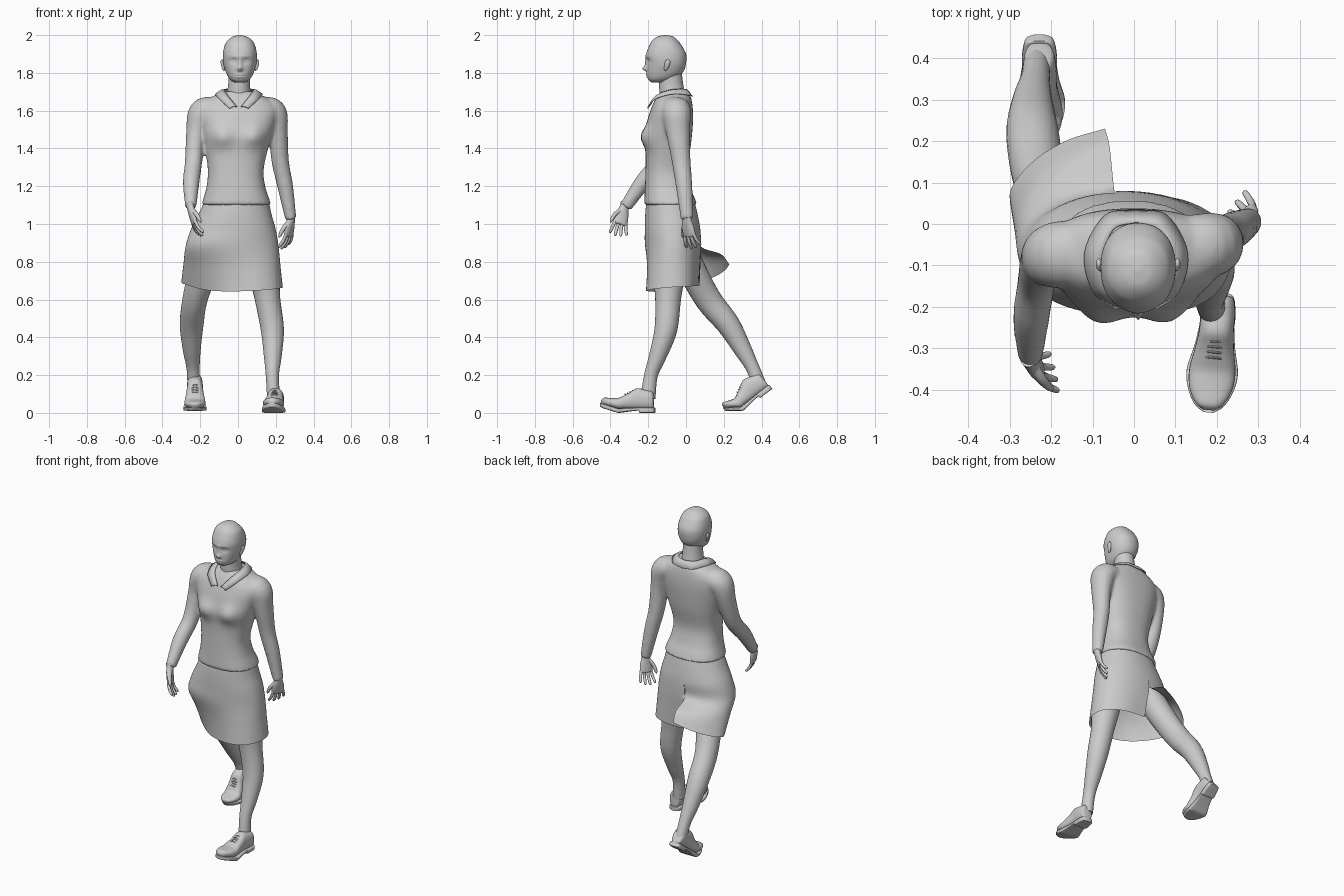
import bpy, bmesh, math
from mathutils import Vector, Matrix


def spline(pts, n):
    """Catmull-Rom through points of any dimension."""
    P = [Vector(p) for p in pts]
    P = [P[0] * 2 - P[1]] + P + [P[-1] * 2 - P[-2]]
    out = []
    for i in range(1, len(P) - 2):
        a, b, c, d = P[i - 1:i + 3]
        for k in range(n):
            t = k / n
            out.append(0.5 * (b * 2 + (c - a) * t + (a * 2 - b * 5 + c * 4 - d) * t**2
                              + (b * 3 - a - c * 3 + d) * t**3))
    return out + [P[-2]]


def sup(a, p):
    """Unit superellipse point."""
    c, s = math.cos(a), math.sin(a)
    return (math.copysign(abs(c)**(2 / p), c), math.copysign(abs(s)**(2 / p), s))


def build(name, groups, wrap=True, cap=True, sharp=40):
    """Skin groups of rings into one smooth object."""
    bm = bmesh.new()
    for rings in groups:
        V = [[bm.verts.new(p) for p in r] for r in rings]
        n = len(V[0])
        for r, s in zip(V, V[1:]):
            for i in range(n if wrap else n - 1):
                j = (i + 1) % n
                bm.faces.new((r[i], r[j], s[j], s[i]))
        if cap:
            bm.faces.new(V[0])
            bm.faces.new(V[-1])
    if not wrap:
        bmesh.ops.remove_doubles(bm, verts=bm.verts, dist=1e-5)
    bmesh.ops.recalc_face_normals(bm, faces=bm.faces)
    me = bpy.data.meshes.new(name)
    bm.to_mesh(me)
    bm.free()
    me.polygons.foreach_set("use_smooth", [True] * len(me.polygons))
    me.set_sharp_from_angle(angle=math.radians(sharp))
    ob = bpy.data.objects.new(name, me)
    bpy.context.collection.objects.link(ob)
    return ob


def limb(pts, side=(1, 0, 0), seg=20, n=5):
    """Rings square to a path of (x, y, z, radius along side, other radius)."""
    S = spline(pts, n)
    C = [Vector(s[:3]) for s in S]
    rings = []
    for i, s in enumerate(S):
        t = (C[min(i + 1, len(C) - 1)] - C[max(i - 1, 0)]).normalized()
        u = Vector(side)
        u = (u - t * u.dot(t)).normalized()
        v = t.cross(u)
        rings.append([C[i] + u * s[3] * math.cos(a) + v * s[4] * math.sin(a)
                      for a in (math.tau * k / seg for k in range(seg))])
    return rings


def stack(secs, p=2.2, seg=48, n=6):
    """Level rings from (z, x0, x1, y0, y1) sections."""
    rings = []
    for z, x0, x1, y0, y1 in spline(secs, n):
        q = [sup(math.tau * k / seg, p) for k in range(seg)]
        rings.append([Vector(((x0 + x1) / 2 + (x1 - x0) / 2 * c,
                              (y0 + y1) / 2 + (y1 - y0) / 2 * s, z)) for c, s in q])
    return rings


def bump(rings, bumps, ymid):
    """Push the front in y with soft bumps (x, z, width, height, dy)."""
    for r in rings:
        for v in r:
            if v.y < ymid:
                v.y += sum(d * math.exp(-((v.x - x) / w)**2 - ((v.z - z) / h)**2)
                           for x, z, w, h, d in bumps)
    return rings


# Head with sculpted face
head = stack([(2.0, .005, .015, -.115, -.105), (1.993, -.025, .045, -.15, -.07),
              (1.975, -.052, .072, -.175, -.048), (1.95, -.069, .089, -.192, -.026),
              (1.9, -.08, .1, -.21, .0), (1.85, -.078, .098, -.206, .0),
              (1.81, -.066, .086, -.207, -.012), (1.78, -.053, .073, -.204, -.04),
              (1.76, -.036, .056, -.196, -.07), (1.748, -.012, .032, -.178, -.1)], seg=72, n=8)
face = [(.01, 1.822, .014, .013, -.022), (.01, 1.85, .01, .025, -.011),
        (.01, 1.791, .024, .006, -.006), (.01, 1.777, .02, .005, -.006),
        (.01, 1.886, .05, .01, -.004)]
for s in (-1, 1):
    face += [(.01 + s * .034, 1.863, .017, .012, .012),
             (.01 + s * .034, 1.862, .011, .006, -.008)]
build("head", [bump(head, face, -.13)], sharp=80)
build("neck", [limb([(.005, -.06, 1.6, .08, .07), (.005, -.075, 1.7, .062, .066),
                     (.007, -.08, 1.76, .057, .062), (.01, -.085, 1.83, .06, .06)], seg=32)])
for s in (-1, 1):
    x = .01 + s * .082
    build("ear", [limb([(x, -.112, 1.813, .003, .004), (x + s * .003, -.108, 1.82, .007, .009),
                        (x + s * .01, -.1, 1.843, .008, .014),
                        (x + s * .013, -.097, 1.86, .007, .014),
                        (x + s * .012, -.098, 1.87, .003, .005)], seg=14)], sharp=80)

# Shirt: torso and sleeves fused
torso = stack([(1.1, -.194, .176, -.222, .06), (1.14, -.182, .163, -.22, .045),
               (1.2, -.166, .144, -.217, .02),
               (1.29, -.16, .136, -.214, .004), (1.42, -.178, .165, -.212, .026),
               (1.54, -.205, .2, -.205, .037), (1.61, -.212, .21, -.185, .036),
               (1.655, -.175, .175, -.165, .03), (1.682, -.12, .125, -.148, .022),
               (1.702, -.075, .085, -.135, .008)], p=2.4)
torso = bump(torso, [(s * .085, 1.462, .065, .055, -.038) for s in (-1, 1)], -.1)
sleeve_a = limb([(-.12, -.07, 1.615, .08, .06), (-.19, -.075, 1.588, .08, .073),
                 (-.222, -.09, 1.48, .062, .053), (-.235, -.14, 1.33, .05, .046),
                 (-.248, -.23, 1.22, .044, .044), (-.25, -.32, 1.09, .033, .03)], (0, 1, 0))
sleeve_b = limb([(.12, -.06, 1.615, .08, .06), (.186, -.05, 1.588, .078, .073),
                 (.211, -.042, 1.48, .063, .053), (.224, -.025, 1.33, .05, .046),
                 (.25, -.01, 1.2, .044, .042), (.28, .006, 1.025, .034, .03)], (0, 1, 0))
shirt = build("shirt", [torso, sleeve_a, sleeve_b])
m = shirt.modifiers.new("fuse", "REMESH")
m.mode, m.voxel_size, m.use_smooth_shade = "VOXEL", .009, True
m = shirt.modifiers.new("soften", "SMOOTH")
m.factor, m.iterations = .5, 8

# Collar: mirrored folded strip lying on the shoulders
top = [(0, .006, 1.713), (.055, -.012, 1.716), (.077, -.08, 1.712), (.06, -.152, 1.684), (.01, -.196, 1.622)]
low = [(0, .036, 1.674), (.075, .022, 1.682), (.125, -.07, 1.69), (.104, -.164, 1.662), (.05, -.205, 1.612)]
rows = []
for s in (-1, 1):
    a, b = ([Vector((s * p.x + .005, p.y, p.z)) for p in spline(q, 6)] for q in (top, low))
    rows.append([a, [p.lerp(q, .4) + Vector((0, -.002, .006)) for p, q in zip(a, b)], b])
collar = build("collar", rows, wrap=False, cap=False)
collar.modifiers.new("thickness", "SOLIDIFY").thickness = .004

# Skirt: waist to hip rings, then a hem open at the back slit
hem = [(-.07, .23, .785), (-.165, .2, .75), (-.25, .145, .718), (-.3, .07, .692),
       (-.265, -.01, .676), (-.18, -.095, .652), (-.06, -.178, .643), (.085, -.212, .647),
       (.19, -.175, .655), (.236, -.09, .664), (.215, .0, .669), (.12, .058, .672), (-.02, .072, .675)]
hem = spline(hem, 5)
N = len(hem) - 1
levels = []
for z, x0, x1, y0, y1 in [(1.12, -.178, .163, -.21, .045), (1.05, -.21, .178, -.216, .062),
                          (.97, -.25, .2, -.218, .076), (.88, -.278, .215, -.216, .08)]:
    ring = []
    for k in range(N + 1):
        c, s = sup(math.radians(93 + 360 * (k % N) / N), 2.15)
        ring.append(Vector(((x0 + x1) / 2 + (x1 - x0) / 2 * c,
                            (y0 + y1) / 2 + (y1 - y0) / 2 * s, z)))
    levels.append(ring)
# the panel over the trailing leg bulges out
levels.append([p.lerp(q, .5) + Vector((0, .03, .008)) * max(0, 1 - 4 * k / N)
               for k, (p, q) in enumerate(zip(levels[-1], hem))])
levels.append(hem)
cols = [spline(col, 5) for col in zip(*levels)]
build("skirt", [[list(r) for r in zip(*cols)]], wrap=False, cap=False, sharp=70)

# Legs
build("front_leg", [limb([(.09, -.08, .98, .09, .09), (.135, -.09, .75, .082, .085),
                          (.157, -.095, .6, .067, .068), (.182, -.107, .44, .061, .06),
                          (.184, -.15, .3, .047, .046), (.182, -.185, .2, .035, .036),
                          (.188, -.202, .08, .034, .04)], seg=28)])
build("back_leg", [limb([(-.12, -.07, .98, .08, .08), (-.18, .025, .77, .078, .075),
                         (-.228, .118, .6, .066, .07), (-.245, .222, .47, .063, .062),
                         (-.245, .298, .34, .048, .048), (-.238, .352, .24, .035, .036),
                         (-.235, .383, .16, .033, .038)], seg=28)])


# Shoes: sections (y, half width, z0, z1) from heel to toe, bent at the ball
UPPER = [(-.004, .018, .02, .08), (-.012, .034, .018, .112), (-.05, .041, .018, .122),
         (-.095, .042, .018, .13), (-.135, .047, .018, .106), (-.19, .056, .018, .08),
         (-.235, .051, .018, .066), (-.27, .033, .018, .056), (-.284, .012, .02, .04)]
SOLE = [(.002, .015, 0, .027), (-.008, .034, 0, .028), (-.05, .042, 0, .028),
        (-.078, .042, 0, .028), (-.08, .042, .012, .028), (-.13, .049, .008, .026),
        (-.19, .062, 0, .024), (-.235, .055, 0, .024), (-.272, .036, 0, .024), (-.29, .012, .002, .024)]


def shoe(name, ball, yaw, pitch, bend, squash=1):
    M = (Matrix.Translation(ball) @ Matrix.Rotation(yaw, 4, 'Z')
         @ Matrix.Rotation(pitch, 4, 'X') @ Matrix.Translation((0, .2, 0)))

    def place(p):
        d = max(0, -.19 - p[1])
        return M @ Vector((p[0], p[1] + d * (1 - squash), p[2] + bend * d * squash))

    def sections(secs, p):
        return [[place((w * c, y, (a + b) / 2 + (b - a) / 2 * s))
                 for c, s in (sup(math.tau * k / 28, p) for k in range(28))]
                for y, w, a, b in spline(secs, 4)]
    build(name + "_upper", [sections(UPPER, 2.5)], sharp=60)
    build(name + "_sole", [sections(SOLE, 6)])
    laces = []
    for i in range(4):
        y, z = -.118 - .013 * i, .119 - .0065 * i
        path = [(-.026, y, z - .014), (0, y, z), (.026, y, z - .014)]
        laces.append(limb([(*place(q), .003, .003) for q in path], (0, 1, 0), 8, 4))
    build(name + "_laces", laces)


shoe("front_shoe", (.188, -.365, 0), -.1, 0, .3)
shoe("back_shoe", (-.228, .296, .006), 0, math.radians(37), .72, .78)


# Hands: palm, four fingers and thumb in a frame of thumb side and finger direction
def hand(name, wrist, down, thumb, curl):
    Z = -Vector(down).normalized()
    X = Vector(thumb)
    X = (X - Z * X.dot(Z)).normalized()
    Y = Z.cross(X) * curl

    def path(pts):
        return [(*(Vector(wrist) + X * p[0] + Y * p[1] + Z * p[2]), p[3], p[4]) for p in pts]
    groups = [limb(path([(0, 0, .03, .025, .02), (0, 0, 0, .025, .02), (.002, 0, -.04, .036, .018),
                         (0, .002, -.085, .038, .014), (0, .003, -.094, .03, .008)]), X, 18)]
    for i, L in enumerate((.062, .078, .084, .074)):
        x, d = -.029 + .0195 * i, -.007 + .005 * i
        groups.append(limb(path([(x, 0, -.08, .009, .009), (x + d, .008, -.085 - L * .45, .009, .009),
                                 (x + d * 2, .024, -.085 - L * .85, .0075, .0075),
                                 (x + d * 2.1, .03, -.085 - L * .93, .003, .003)]), X, 10, 4))
    groups.append(limb(path([(.015, .002, -.018, .014, .013), (.042, .012, -.05, .012, .011),
                             (.054, .02, -.085, .009, .009), (.056, .023, -.1, .003, .003)]), Y, 10, 4))
    build(name, groups, sharp=70)


hand("forward_hand", (-.25, -.328, 1.085), (.22, -.25, -1), (.25, -1, 0), 1)
hand("rear_hand", (.28, .006, 1.025), (-.12, .14, -1), (-.55, -.8, 0), -1)
